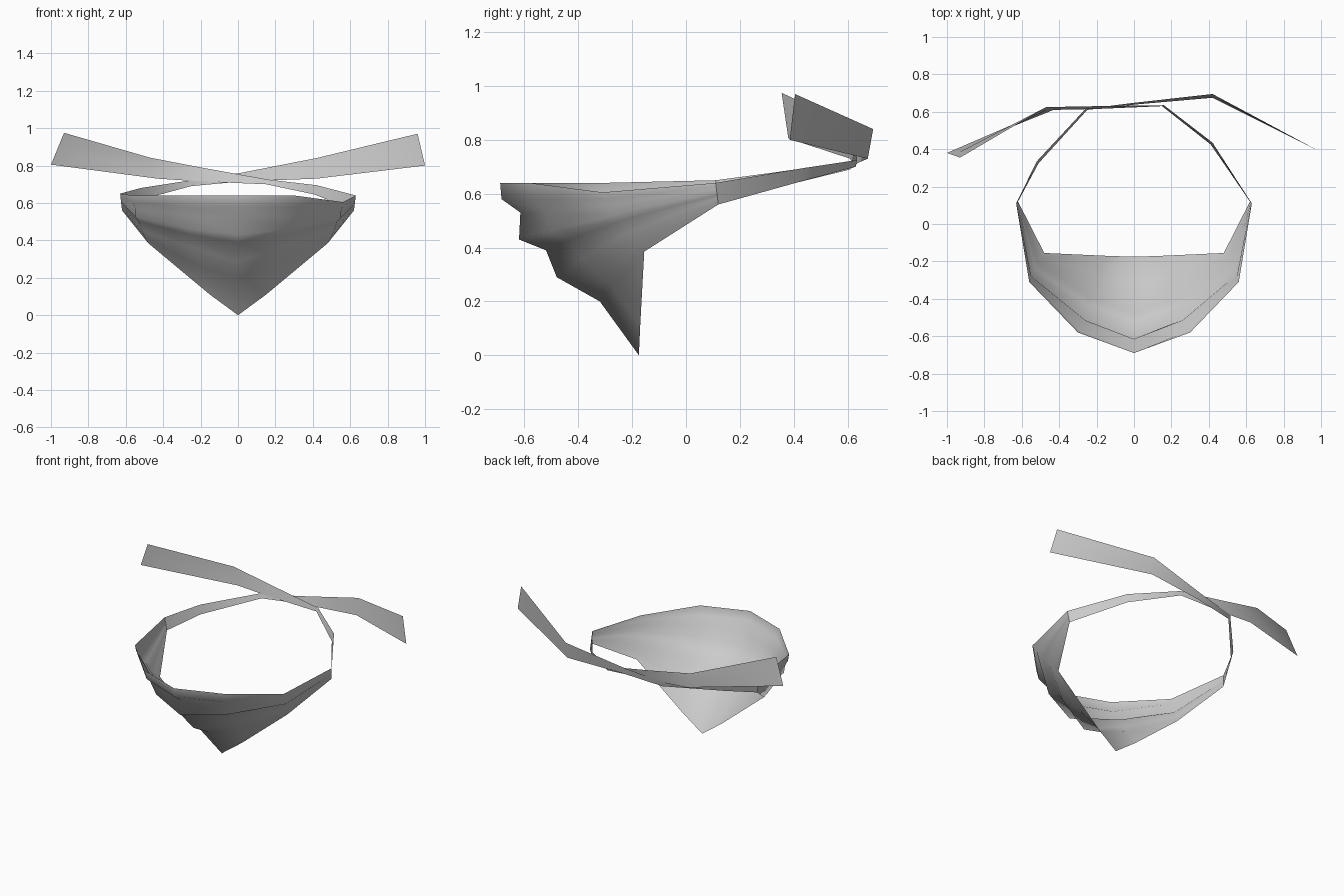
import bpy, math
from mathutils import Vector

if "Cube" in bpy.data.objects:
    bpy.data.objects.remove(bpy.data.objects["Cube"])


def sheet(name, rows):
    # Skin a grid of points (equal-length rows) as one cloth surface
    n = len(rows[0])
    verts = [p for r in rows for p in r]
    faces = [(i * n + j, i * n + j + 1, (i + 1) * n + j + 1, (i + 1) * n + j)
             for i in range(len(rows) - 1) for j in range(n - 1)]
    me = bpy.data.meshes.new(name)
    me.from_pydata(verts, [], faces)
    ob = bpy.data.objects.new(name, me)
    bpy.context.collection.objects.link(ob)
    bpy.context.view_layer.objects.active = ob
    ob.select_set(True)
    bpy.ops.object.shade_smooth_by_angle(angle=math.radians(70))
    ob.select_set(False)
    return ob


# Draped front: fold levels from rim to tip (centre, middle, side points)
levels = [
    ((0, -.69, .64), (.30, -.58, .64), (.56, -.31, .605)),
    ((0, -.685, .58), (.29, -.57, .58), (.56, -.30, .58)),
    ((0, -.615, .53), (.26, -.515, .53), (.55, -.28, .555)),
    ((0, -.62, .43), (.26, -.51, .46), (.55, -.27, .52)),
    ((0, -.52, .39), (.25, -.43, .43), (.53, -.24, .50)),
    ((0, -.48, .29), (.24, -.39, .36), (.515, -.21, .455)),
    ((0, -.32, .20), (.20, -.28, .26), (.50, -.18, .42)),
    ((0, -.175, 0), (.15, -.17, .11), (.48, -.155, .385)),
]
corner_top, corner_low = Vector((.63, .11, .64)), Vector((.62, .12, .56))
rows = []
for i, (c, m, s) in enumerate(levels):
    t = i / (len(levels) - 1)
    k = corner_top.lerp(corner_low, t)
    # the left side of the rim sits slightly higher
    lift = (1 - t) ** 3
    left = [(-k.x, k.y, k.z + .01 * lift), (-s[0], s[1], s[2] + .035 * lift),
            (-m[0], m[1], m[2])]
    rows.append(left + [c, m, s, tuple(k)])
sheet("bandana_front", rows)


# Straps that cross behind and flare into tails (top edge, bottom edge)
def strap(name, stations):
    sheet(name, [[a, tuple((Vector(a) + Vector(b)) / 2), b] for a, b in stations])


strap("right_strap_to_left_tail", [
    ((.63, .11, .64), (.62, .12, .56)),
    ((.42, .435, .695), (.41, .425, .645)),
    ((.16, .635, .725), (.15, .63, .70)),
    ((-.20, .63, .79), (-.20, .615, .715)),
    ((-.47, .625, .842), (-.43, .61, .73)),
    ((-.93, .355, .975), (-1, .38, .805)),
])
strap("left_strap_to_right_tail", [
    ((-.63, .11, .65), (-.62, .12, .56)),
    ((-.52, .335, .68), (-.51, .325, .62)),
    ((-.26, .615, .72), (-.25, .61, .69)),
    ((0, .648, .758), (.02, .64, .715)),
    ((.42, .695, .84), (.42, .675, .73)),
    ((.96, .405, .97), (1, .385, .80)),
])
